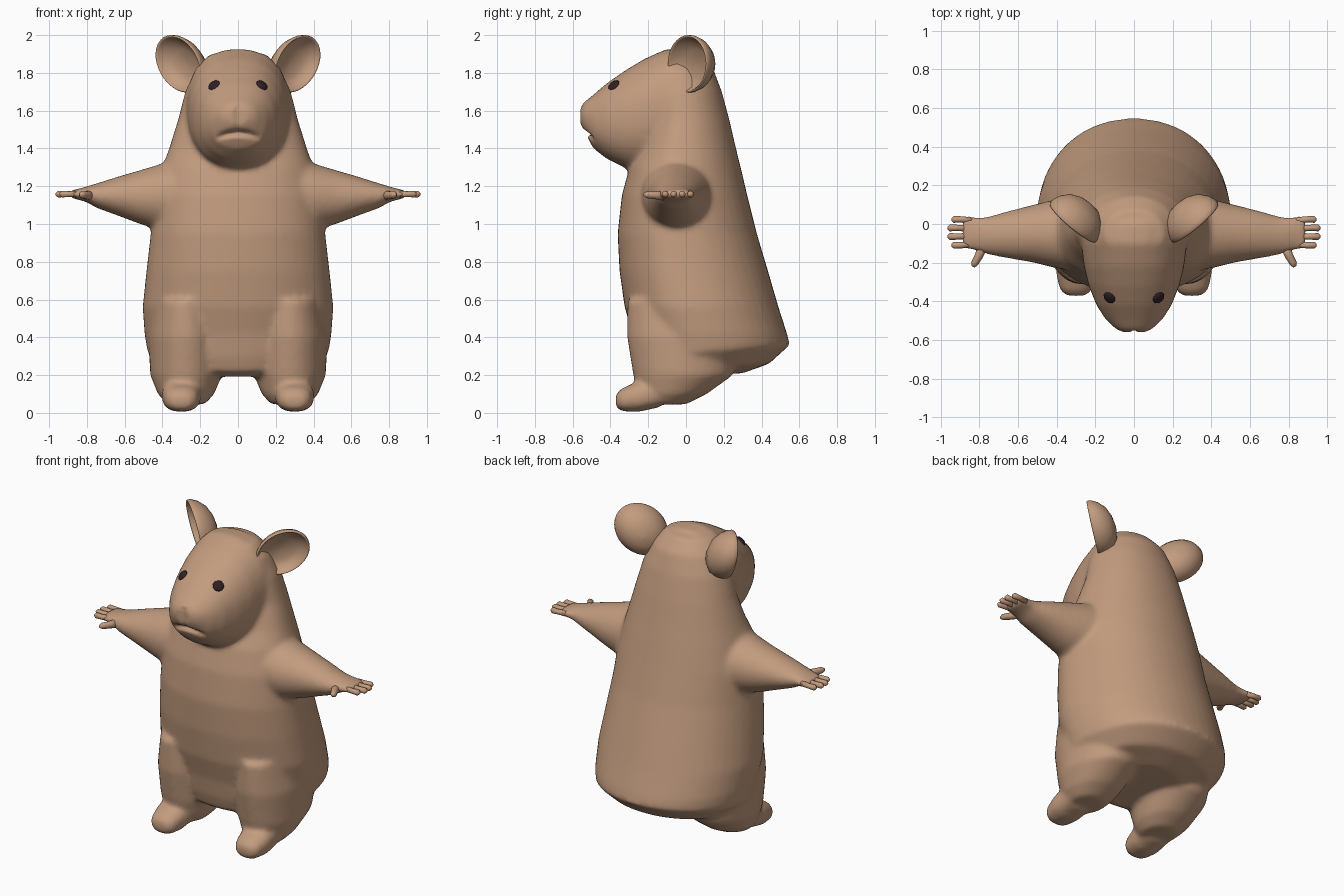
import bpy, bmesh, math
from mathutils import Vector

cube = bpy.data.objects.get("Cube")
if cube:
    bpy.data.objects.remove(cube)

X, Y, Z = Vector((1, 0, 0)), Vector((0, 1, 0)), Vector((0, 0, 1))


def material(name, color):
    m = bpy.data.materials.new(name)
    m.use_nodes = True
    m.diffuse_color = (*color, 1)
    bsdf = next(n for n in m.node_tree.nodes if n.type == "BSDF_PRINCIPLED")
    bsdf.inputs["Base Color"].default_value = (*color, 1)
    bsdf.inputs["Roughness"].default_value = 0.8
    return m


fur = material("tan fur", (0.54, 0.33, 0.21))
dark = material("dark eye", (0.03, 0.014, 0.016))


def loft(bm, rings, side=X, n=32, power=2.0, mid=0.5):
    """Skin closed rings; each ring is (near point, far point, half width)."""
    loops = []
    for near, far, w in rings:
        near, far = Vector(near), Vector(far)
        c = near.lerp(far, mid)
        loop = []
        for i in range(n):
            a = math.tau * i / n
            u = math.copysign(abs(math.cos(a)) ** (2 / power), math.cos(a))
            s = math.copysign(abs(math.sin(a)) ** (2 / power), math.sin(a))
            arm = (far - c) * s if s > 0 else (near - c) * -s
            loop.append(bm.verts.new(c + side * w * u + arm))
        loops.append(loop)
    for a, b in zip(loops, loops[1:]):
        for i in range(n):
            j = (i + 1) % n
            bm.faces.new((a[i], a[j], b[j], b[i]))
    bm.faces.new(loops[0])
    bm.faces.new(loops[-1])


def tube(bm, path, n=10):
    """Round tapered tube along (x, y, z, radius) points in a level plane."""
    d = Vector(path[-1][:3]) - Vector(path[0][:3])
    across = d.cross(Z).normalized()
    loft(bm, [(Vector(p[:3]) - Z * p[3], Vector(p[:3]) + Z * p[3], p[3]) for p in path], across, n)


def finish(bm, name, mat):
    bmesh.ops.recalc_face_normals(bm, faces=bm.faces)
    me = bpy.data.meshes.new(name)
    bm.to_mesh(me)
    bm.free()
    me.materials.append(mat)
    me.polygons.foreach_set("use_smooth", [True] * len(me.polygons))
    ob = bpy.data.objects.new(name, me)
    bpy.context.scene.collection.objects.link(ob)
    return ob


bm = bmesh.new()

# Torso: front y, front z, back y, back z, half width
torso = [
    (-.18, .19, .30, .21, .22), (-.24, .22, .44, .26, .41), (-.265, .30, .55, .36, .48),
    (-.285, .42, .535, .42, .495), (-.325, .56, .49, .56, .505), (-.352, .75, .435, .75, .485),
    (-.362, .95, .375, .95, .462), (-.34, 1.15, .325, 1.15, .44), (-.30, 1.3, .29, 1.3, .40),
    (-.25, 1.4, .265, 1.4, .365), (-.2, 1.55, .23, 1.55, .318), (-.2, 1.7, .19, 1.7, .28),
    (-.2, 1.82, .145, 1.82, .225), (-.15, 1.9, .07, 1.9, .15)]
loft(bm, [((0, yf, zf), (0, yb, zb), w) for yf, zf, yb, zb, w in torso], n=48, power=2.1, mid=0.42)

# Head: y, bottom z, top z, half width
head = [
    (-.56, 1.525, 1.62, .06), (-.54, 1.49, 1.645, .10), (-.49, 1.40, 1.685, .15),
    (-.42, 1.345, 1.745, .195), (-.32, 1.295, 1.815, .235), (-.22, 1.28, 1.875, .26),
    (-.1, 1.28, 1.928, .275), (0, 1.3, 1.922, .275), (.09, 1.4, 1.86, .23)]
loft(bm, [((0, y, a), (0, y, b), w) for y, a, b, w in head], power=2.25)

# Lower lip
tube(bm, [(-.10, -.42, 1.425, .02), (-.05, -.455, 1.42, .035), (.05, -.455, 1.42, .035), (.10, -.42, 1.425, .02)])

legs = [(.045, -.22, 0, .10), (.10, -.25, .11, .15), (.2, -.28, .25, .19),
        (.4, -.312, .3, .2), (.6, -.31, .3, .17)]
feet = [(-.372, .03, .10, .05), (-.34, .008, .13, .085), (-.25, .005, .17, .105), (-.14, .03, .17, .10)]
# Arms with palms: x, bottom z, top z, centre y, half depth
arms = [(.28, .95, 1.36, -.05, .2), (.42, .97, 1.315, -.05, .175), (.52, 1.0, 1.285, -.05, .15),
        (.64, 1.045, 1.25, -.055, .125), (.75, 1.085, 1.215, -.06, .10), (.80, 1.115, 1.2, -.055, .09),
        (.85, 1.13, 1.185, -.045, .09), (.89, 1.138, 1.178, -.045, .085)]
for s in (1, -1):
    loft(bm, [((s * .275, a, z), (s * .275, b, z), w) for z, a, b, w in legs])
    loft(bm, [((s * .3, y, a), (s * .3, y, b), w) for y, a, b, w in feet], power=2.4)
    loft(bm, [((s * x, y, a), (s * x, y, b), w) for x, a, b, y, w in arms], Y)

# Fuse the parts into one soft skin
rough = finish(bm, "body_parts", fur)
remesh = rough.modifiers.new("Fuse", "REMESH")
remesh.mode = "VOXEL"
remesh.voxel_size = 0.014
soften = rough.modifiers.new("Soften", "SMOOTH")
soften.factor = 0.5
soften.iterations = 12
bpy.context.view_layer.update()
deps = bpy.context.evaluated_depsgraph_get()
skin = bpy.data.meshes.new_from_object(rough.evaluated_get(deps))
bpy.data.objects.remove(rough)

# Press the mouth line and the groove below the nose into the face
for v in skin.vertices:
    x, y, z = v.co
    if y < -.36 and abs(x) < .125:
        lip = 1.482 - 2 * x * x
        v.co.y += .035 * math.exp(-((z - lip) / .015) ** 2) * (1 - (x / .125) ** 2)
        if 1.49 < z < 1.62:
            v.co.y += .012 * math.exp(-(x / .013) ** 2)
skin.name = "body"
skin.materials.clear()
skin.materials.append(fur)
skin.polygons.foreach_set("use_smooth", [True] * len(skin.polygons))
body = bpy.data.objects.new("body", skin)
bpy.context.scene.collection.objects.link(body)
bpy.context.view_layer.update()

# Cupped ears: radius factor and depth along the facing direction
cup = [(.02, -.045), (.5, -.04), (.8, -.015), (.92, .018), (.97, .028), (1, .02), (1, 0),
       (.92, -.035), (.72, -.075), (.4, -.1), (.02, -.11)]
for s, label in ((1, "left"), (-1, "right")):
    facing = Vector((s * .67, -.74, 0))
    across = Vector((s * .74, .67, 0))
    centre = Vector((s * .3, .025, 1.848))
    up = Vector((s * .04, 0, .152))
    bm = bmesh.new()
    loft(bm, [(centre + facing * d - up * r, centre + facing * d + up * r, .155 * r) for r, d in cup], across)
    finish(bm, label + "_ear", fur)

    # Four fingers and a thumb
    bm = bmesh.new()
    for y, tip in ((.024, .945), (-.02, .965), (-.065, .965), (-.11, .945)):
        tube(bm, [(s * .84, y * .9 - .005, 1.158, .018), (s * (tip - .05), y, 1.158, .016),
                  (s * (tip - .012), y, 1.158, .018), (s * tip, y, 1.158, .007)])
    tube(bm, [(s * .78, -.10, 1.15, .03), (s * .80, -.16, 1.152, .022),
              (s * .825, -.205, 1.155, .019), (s * .832, -.222, 1.155, .008)])
    finish(bm, label + "_fingers", fur)

    # Eye bead resting on the face
    hit, spot, normal, _ = body.ray_cast(Vector((s * .127, -2, 1.735)), Y)
    bm = bmesh.new()
    bmesh.ops.create_uvsphere(bm, u_segments=10, v_segments=8, radius=.034)
    eye = finish(bm, label + "_eye", dark)
    eye.location = spot
    eye.rotation_euler = normal.to_track_quat("Z", "Y").to_euler()
    eye.scale = (1, 1, .4)
